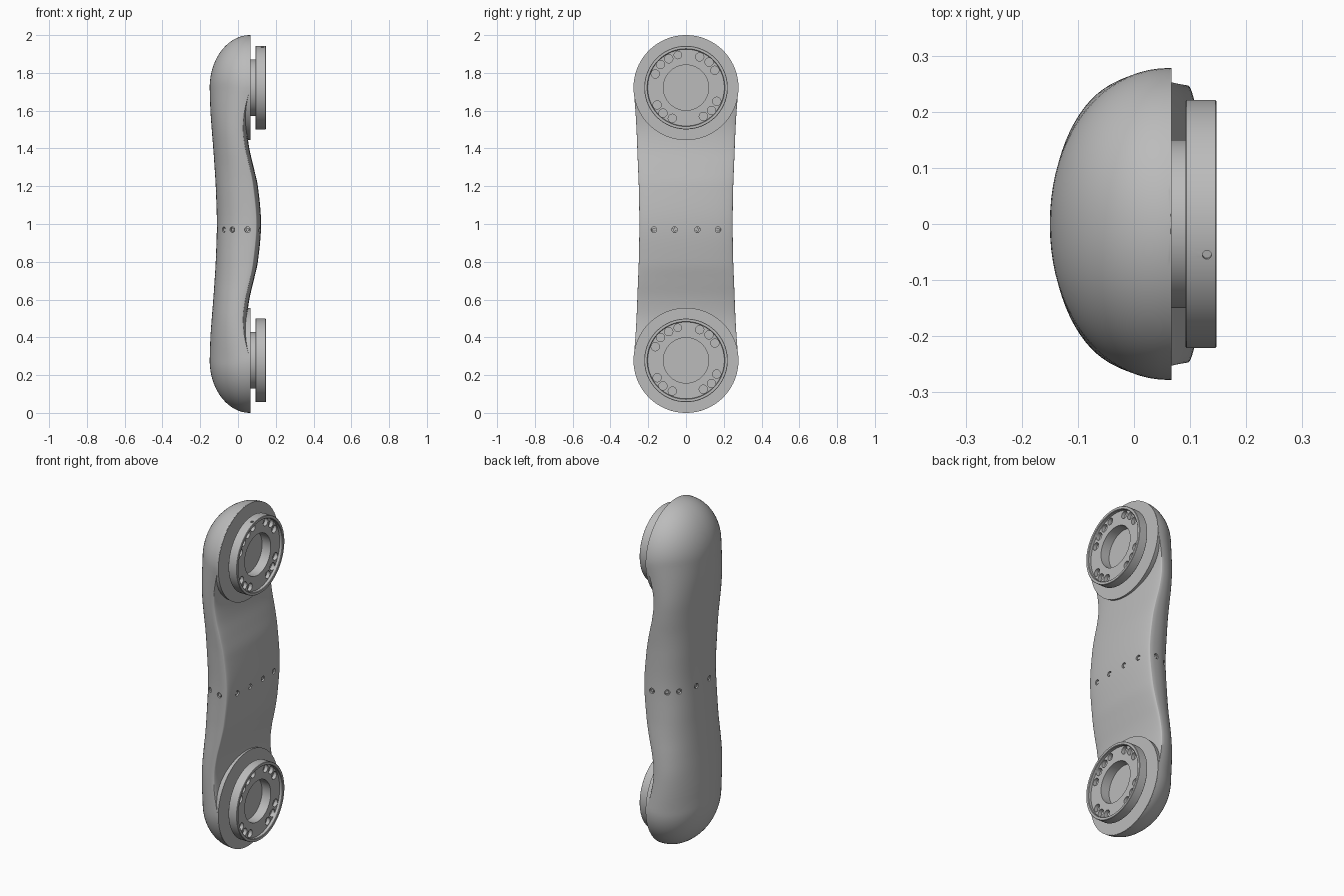
import bpy, bmesh, math
from mathutils import Vector, Matrix
from mathutils.bvhtree import BVHTree

if "Cube" in bpy.data.objects:
    bpy.data.objects.remove(bpy.data.objects["Cube"])

grey = bpy.data.materials.new("satin grey")
grey.use_nodes = True
grey.diffuse_color = (0.5, 0.5, 0.5, 1)
grey.node_tree.nodes["Principled BSDF"].inputs["Base Color"].default_value = (0.5, 0.5, 0.5, 1)

JOINTS = {"lower": 0.278, "upper": 1.722}
R = 0.278          # joint housing radius
PAD_X = 0.067      # flat mounting plane


def finish(bm, name):
    bmesh.ops.recalc_face_normals(bm, faces=bm.faces)
    mesh = bpy.data.meshes.new(name)
    bm.to_mesh(mesh)
    bm.free()
    mesh.materials.append(grey)
    obj = bpy.data.objects.new(name, mesh)
    bpy.context.collection.objects.link(obj)
    return obj


def smooth(obj, angle=32):
    bpy.ops.object.select_all(action="DESELECT")
    obj.select_set(True)
    bpy.context.view_layer.objects.active = obj
    bpy.ops.object.shade_smooth_by_angle(angle=math.radians(angle))


def loft(bm, rings):
    rows = [[bm.verts.new(p) for p in ring] for ring in rings]
    n = len(rows[0])
    for a, b in zip(rows, rows[1:]):
        for i in range(n):
            j = (i + 1) % n
            bm.faces.new((a[i], a[j], b[j], b[i]))
    bm.faces.new(rows[0])
    bm.faces.new(rows[-1])


def lathe_x(name, profile, z, steps=96):
    """Spin (x, radius) points about a horizontal axis at height z."""
    bm = bmesh.new()
    turns = [2 * math.pi * i / steps for i in range(steps)]
    loft(bm, [[(x, r * math.cos(t), z + r * math.sin(t)) for t in turns]
              for x, r in profile])
    return finish(bm, name)


def add_pin(bm, place, direction, radius, depth, sides=20):
    """Cylinder centred at place, pointing along direction."""
    turn = Vector(direction).to_track_quat("Z", "Y").to_matrix().to_4x4()
    bmesh.ops.create_cone(bm, cap_ends=True, segments=sides, radius1=radius, radius2=radius,
                          depth=depth, matrix=Matrix.Translation(place) @ turn)


def cut(obj, cutter):
    mod = obj.modifiers.new("cut", "BOOLEAN")
    mod.operation, mod.solver, mod.object = "DIFFERENCE", "EXACT", cutter
    bpy.context.view_layer.update()
    graph = bpy.context.evaluated_depsgraph_get()
    mesh = bpy.data.meshes.new_from_object(obj.evaluated_get(graph))
    obj.modifiers.clear()
    obj.data = mesh
    bpy.data.objects.remove(cutter)


# Body stations: distance from middle, back x, crease x, front x, half width, roundness
STATIONS = [
    (0.0, -.112, .095, .122, .247, 2.5),
    (0.2, -.118, .078, .105, .250, 2.5),
    (0.3, -.124, .060, .083, .254, 2.4),
    (0.4, -.131, .037, .060, .258, 2.35),
    (0.5, -.139, .025, .048, .262, 2.3),
    (0.6, -.146, .035, .050, .268, 2.2),
    (0.722, -.15, .064, .065, R, 2.08),
]


def station(d):
    """Smooth interpolation of the station values."""
    k = max(i for i in range(len(STATIONS) - 1) if STATIONS[i][0] <= d)
    a, b = STATIONS[k], STATIONS[k + 1]
    before = STATIONS[k - 1] if k else (-b[0],) + b[1:]
    after = STATIONS[min(k + 2, len(STATIONS) - 1)]
    h = b[0] - a[0]
    t = (d - a[0]) / h
    out = []
    for i in range(1, 6):
        m0 = (b[i] - before[i]) / (b[0] - before[0]) * h
        m1 = (after[i] - a[i]) / (after[0] - a[0]) * h
        out.append((2*t**3 - 3*t*t + 1) * a[i] + (t**3 - 2*t*t + t) * m0
                   + (3*t*t - 2*t**3) * b[i] + (t**3 - t*t) * m1)
    return out


def section(z, back, crease, front, half, power, steps=40):
    ring = []
    for i in range(2 * steps):
        t = math.pi * i / steps
        c, s = math.cos(t), math.sin(t)
        e = 2 / power if i <= steps else 1
        y = half * math.copysign(abs(c) ** e, c)
        depth = (back - crease) if i <= steps else (front - crease)
        ring.append((crease + depth * abs(s) ** e, y, z))
    return ring


# Body: waisted middle running into a rounded dome at each end
half_rings = []
for i in range(33):
    d = 0.722 * i / 32
    half_rings.append((d, station(d)))
back, crease, front, half, power = half_rings[-1][1]
for i in range(1, 25):
    a = math.radians(89 * i / 24)
    c = math.cos(a)
    half_rings.append((0.722 + R * math.sin(a),
                       (crease + (back - crease) * c, crease, front, half * c, power)))
rings = [section(1 - d, *v) for d, v in reversed(half_rings)]
rings += [section(1 + d, *v) for d, v in half_rings[1:]]
bm = bmesh.new()
loft(bm, rings)
bmesh.ops.recalc_face_normals(bm, faces=bm.faces)
tree = BVHTree.FromBMesh(bm)
body = finish(bm, "link_body")

# Belt of twelve screw holes, each with a sunken screw head
SCREW_Z = 0.97
rays = []
for side in (-1, 1):
    rays += [((side, y, SCREW_Z), (-side, 0, 0)) for y in (-.17, -.06, .06, .17)]
    rays += [((x, side, SCREW_Z), (0, -side, 0)) for x in (-.03, .05)]
holes, heads = bmesh.new(), bmesh.new()
for start, way in rays:
    spot, normal, _, _ = tree.ray_cast(Vector(start), Vector(way))
    add_pin(holes, spot, normal, 0.015, 0.024)
    add_pin(heads, spot - normal * 0.009, normal, 0.010, 0.010, 6)
cut(body, finish(holes, "hole_cutter"))
finish(heads, "screw_heads")
smooth(body)

for label, z in JOINTS.items():
    # Circular pad standing proud of the waist
    pad = lathe_x(label + "_pad", [(.0, .262), (.02, .269), (.045, .275), (PAD_X, R)], z)
    smooth(pad)

    # Output flange: neck, wide ring, recessed face and centre bore
    flange = lathe_x(label + "_flange", [
        (.060, .150), (.092, .150), (.092, .219), (.094, .221), (.145, .221), (.147, .219),
        (.147, .206), (.144, .203), (.128, .203), (.128, .120), (.072, .120)], z)

    # Four groups of overlapping round pockets in the recessed face
    pockets = bmesh.new()
    for quarter in range(4):
        for k, angle in enumerate((31, 48, 66)):
            t = math.radians(angle + 90 * quarter)
            r = 0.182 if k == 1 else 0.178
            add_pin(pockets, (.125, r * math.cos(t), z + r * math.sin(t)), (1, 0, 0), 0.022, 0.036)
    t = math.radians(104)
    add_pin(pockets, (.125, -.178 * abs(math.cos(t)), z + .178 * math.sin(t)),
            (1, 0, 0), 0.020, 0.036)
    cut(flange, finish(pockets, "pocket_cutter"))

    # Set screw hole in the rim of the upper ring
    if label == "upper":
        pin = bmesh.new()
        add_pin(pin, (.130, -.055, z + .214), (0, -.25, 1), 0.008, 0.016)
        cut(flange, finish(pin, "rim_cutter"))
    smooth(flange)
